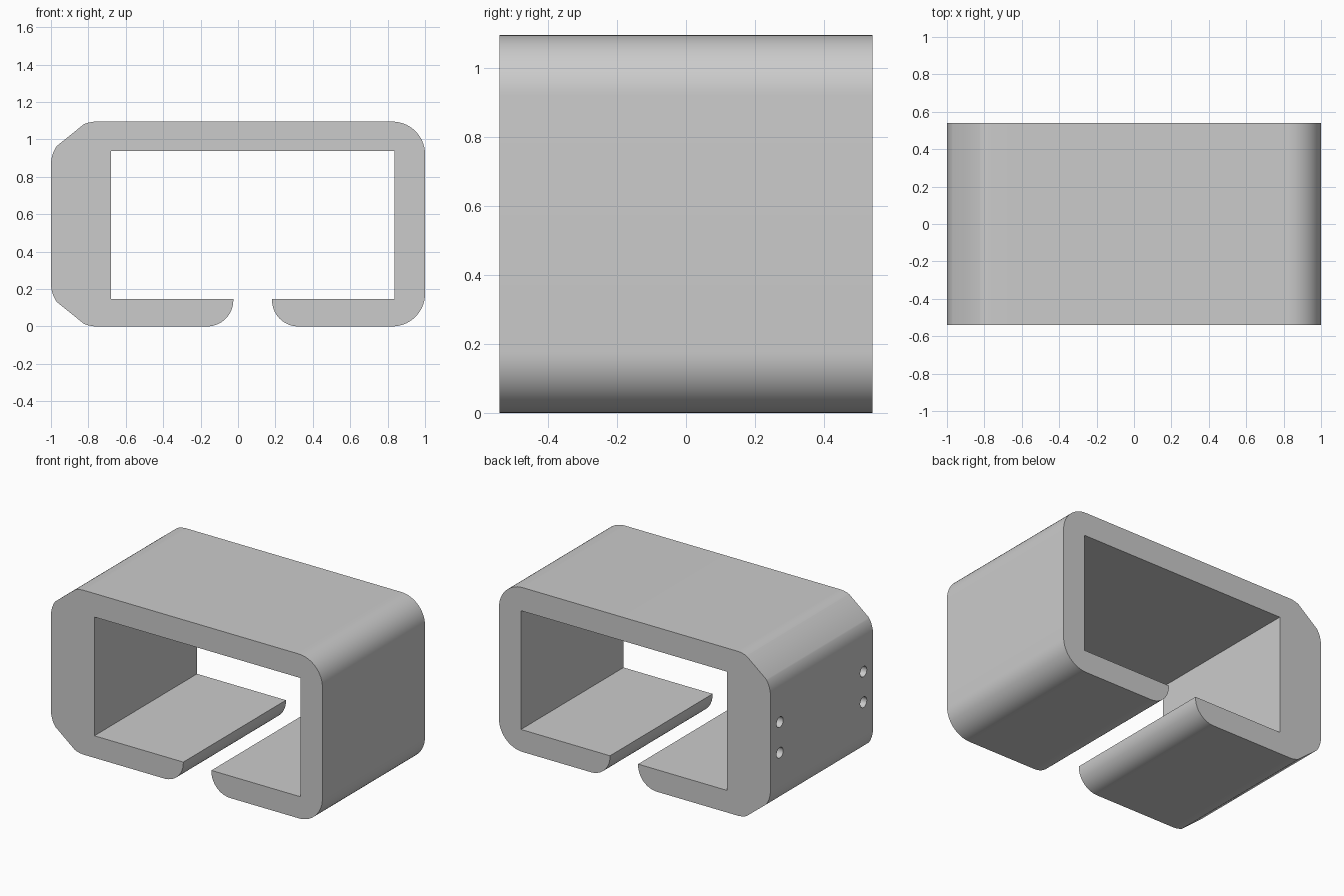
import bpy, bmesh, math
from mathutils import Matrix, Vector

if "Cube" in bpy.data.objects:
    bpy.data.objects.remove(bpy.data.objects["Cube"], do_unlink=True)

HEIGHT, HALF_DEPTH = 1.095, 0.54
R = 0.175          # outer corner radius
TIP_R = 0.14       # lip tip radius
MID = HEIGHT / 2

grey = bpy.data.materials.new("light grey")
grey.use_nodes = True
grey.diffuse_color = (0.6, 0.6, 0.6, 1)
grey.node_tree.nodes["Principled BSDF"].inputs["Base Color"].default_value = (0.6, 0.6, 0.6, 1)


def arc(cx, cz, r, start, end, steps=14):
    """Points along an arc, angles in degrees."""
    angles = [math.radians(start + (end - start) * i / steps) for i in range(steps + 1)]
    return [(cx + r * math.cos(a), cz + r * math.sin(a)) for a in angles]


def mesh_object(name, bm):
    mesh = bpy.data.meshes.new(name)
    bm.to_mesh(mesh)
    bm.free()
    mesh.materials.append(grey)
    ob = bpy.data.objects.new(name, mesh)
    bpy.context.collection.objects.link(ob)
    return ob


# Double-rounded left corner: two overlapping arcs meeting at a shallow notch
body, pad = Vector((-0.755, HEIGHT - R)), Vector((-1 + R, 0.865))
gap = body - pad
notch_mid = math.degrees(math.atan2(gap.y, gap.x)) + 90
swing = math.degrees(math.asin(gap.length / 2 / R))
top_left = (arc(body.x, body.y, R, 90, notch_mid - swing)
            + arc(pad.x, pad.y, R, notch_mid + swing, 180)[1:])
bottom_left = [(x, 2 * MID - z) for x, z in reversed(top_left)]

# C-shaped channel outline, counter-clockwise from the right lip
IN_L, IN_R, IN_B, IN_T = -0.68, 0.838, 0.147, 0.938
LIP_L, LIP_R = -0.025, 0.182
outline = (
    [(LIP_R, IN_B)]
    + arc(LIP_R + TIP_R, TIP_R, TIP_R, 180, 270)
    + arc(1 - R, R, R, -90, 0)
    + arc(1 - R, HEIGHT - R, R, 0, 90)
    + top_left + bottom_left
    + arc(LIP_L - TIP_R, TIP_R, TIP_R, -90, 0)
    + [(LIP_L, IN_B), (IN_L, IN_B), (IN_L, IN_T), (IN_R, IN_T), (IN_R, IN_B)]
)

bm = bmesh.new()
face = bm.faces.new([bm.verts.new((x, -HALF_DEPTH, z)) for x, z in outline])
extruded = bmesh.ops.extrude_face_region(bm, geom=[face], use_keep_orig=True)
moved = [g for g in extruded["geom"] if isinstance(g, bmesh.types.BMVert)]
bmesh.ops.translate(bm, verts=moved, vec=(0, 2 * HALF_DEPTH, 0))
bmesh.ops.recalc_face_normals(bm, faces=bm.faces)
channel = mesh_object("channel_bracket", bm)

# Four blind screw holes in the thick wall
bm = bmesh.new()
for y in (-0.44, 0.44):
    for dz in (-0.102, 0.102):
        place = Matrix.Translation((-1, y, MID + dz)) @ Matrix.Rotation(math.pi / 2, 4, "Y")
        bmesh.ops.create_cone(bm, cap_ends=True, segments=24, radius1=0.035,
                              radius2=0.035, depth=0.4, matrix=place)
cutter = mesh_object("screw_hole_cutter", bm)
cutter.hide_render = True

holes = channel.modifiers.new("screw_holes", "BOOLEAN")
holes.operation, holes.solver, holes.object = "DIFFERENCE", "EXACT", cutter
bpy.ops.object.select_all(action="DESELECT")
channel.select_set(True)
bpy.context.view_layer.objects.active = channel
bpy.ops.object.modifier_apply(modifier=holes.name)
bpy.data.objects.remove(cutter, do_unlink=True)

# Smooth the rounded corners, keep the cut edges crisp
bpy.ops.object.shade_smooth_by_angle(angle=math.radians(40))
